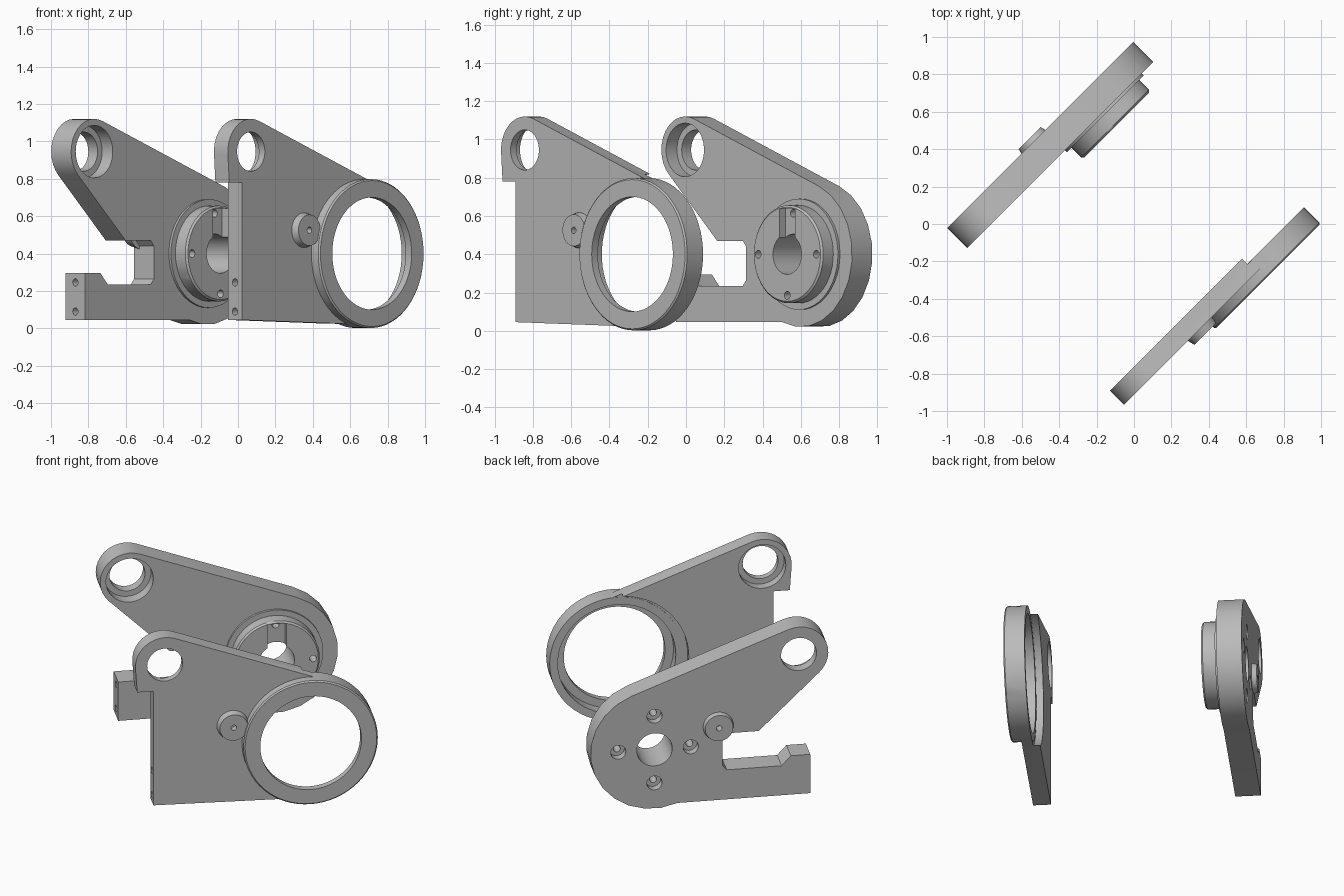
import bpy, bmesh, math
from mathutils import Matrix

cube = bpy.data.objects.get("Cube")
if cube:
    bpy.data.objects.remove(cube, do_unlink=True)

grey = bpy.data.materials.new("machined_grey")
grey.use_nodes = True
grey.diffuse_color = (0.5, 0.5, 0.5, 1)
grey.node_tree.nodes["Principled BSDF"].inputs["Base Color"].default_value = (0.5, 0.5, 0.5, 1)


# Helpers: u runs along a plate, n is its normal (local -y), z is up
def make(name, bm):
    bmesh.ops.recalc_face_normals(bm, faces=bm.faces)
    mesh = bpy.data.meshes.new(name)
    bm.to_mesh(mesh)
    bm.free()
    mesh.materials.append(grey)
    obj = bpy.data.objects.new(name, mesh)
    bpy.context.collection.objects.link(obj)
    return obj


def plate(name, outline, n0, n1):
    bm = bmesh.new()
    face = bm.faces.new([bm.verts.new((u, -n0, z)) for u, z in outline])
    out = bmesh.ops.extrude_face_region(bm, geom=[face])["geom"]
    verts = [v for v in out if isinstance(v, bmesh.types.BMVert)]
    bmesh.ops.translate(bm, verts=verts, vec=(0, n0 - n1, 0))
    return make(name, bm)


def disc(u, z, r, n0, n1, r_end=None, seg=48):
    bm = bmesh.new()
    bmesh.ops.create_cone(bm, cap_ends=True, segments=seg, radius1=r, radius2=r_end or r,
                          depth=n1 - n0,
                          matrix=Matrix.Translation((u, -(n0 + n1) / 2, z))
                          @ Matrix.Rotation(math.pi / 2, 4, 'X'))
    return make("tool_disc", bm)


def end_drill(z, n):
    bm = bmesh.new()
    bmesh.ops.create_cone(bm, cap_ends=True, segments=16, radius1=0.02, radius2=0.02, depth=0.2,
                          matrix=Matrix.Translation((-0.615, -n, z))
                          @ Matrix.Rotation(math.pi / 2, 4, 'Y'))
    return make("tool_drill", bm)


def combine(obj, tool, operation):
    mod = obj.modifiers.new("cut", 'BOOLEAN')
    mod.operation, mod.solver, mod.object = operation, 'EXACT', tool
    bpy.context.view_layer.objects.active = obj
    bpy.ops.object.modifier_apply(modifier=mod.name)
    bpy.data.objects.remove(tool, do_unlink=True)


def add(obj, tool):
    combine(obj, tool, 'UNION')


def cut(obj, tool):
    combine(obj, tool, 'DIFFERENCE')


def arc(centre, r, a0, a1, steps):
    angles = [math.radians(a0 + (a1 - a0) * i / steps) for i in range(steps + 1)]
    return [(centre[0] + r * math.cos(a), centre[1] + r * math.sin(a)) for a in angles]


def finish(obj):
    obj.rotation_euler.z = math.radians(45)
    bpy.ops.object.select_all(action='DESELECT')
    obj.select_set(True)
    bpy.context.view_layer.objects.active = obj
    bpy.ops.object.shade_smooth_by_angle(angle=math.radians(30))


EYE, HUB = (-0.547, 0.945), (0.308, 0.4)
EYE_R, END_R = 0.175, 0.38

# Hub arm: plate with a notch and a foot
outline = arc(EYE, EYE_R, 69, 225.6, 14) + [
    (-0.31, 0.47), (-0.12, 0.47), (-0.095, 0.44), (-0.095, 0.265), (-0.12, 0.235),
    (-0.445, 0.235), (-0.5, 0.295), (-0.615, 0.295), (-0.615, 0.045),
] + arc(HUB, END_R, 249, 429, 12)
hub_arm = plate("hub_arm", outline, -0.69, -0.54)

# Stepped hub with bore and key slot
add(hub_arm, disc(*HUB, 0.29, -0.6, -0.525))
add(hub_arm, disc(*HUB, 0.256, -0.6, -0.45))
add(hub_arm, disc(*HUB, 0.256, -0.45, -0.44, 0.246))
w = 0.057
cut(hub_arm, plate("tool_slot", [(HUB[0] - w, HUB[1]), (HUB[0] + w, HUB[1]),
                                 (HUB[0] + w, 0.64), (HUB[0] - w, 0.64)], -0.485, -0.4))
cut(hub_arm, disc(*HUB, 0.105, -0.8, -0.3))

# Four counterbored screw holes
for i in range(4):
    a = i * math.pi / 2
    u, z = HUB[0] + 0.215 * math.cos(a), HUB[1] + 0.215 * math.sin(a)
    cut(hub_arm, disc(u, z, 0.021, -0.8, -0.3, seg=16))
    cut(hub_arm, disc(u, z, 0.045, -0.8, -0.64, seg=24))

# Eye with bearing seat, rear boss and foot holes
cut(hub_arm, disc(*EYE, 0.105, -0.8, -0.3))
cut(hub_arm, disc(*EYE, 0.14, -0.62, -0.3))
add(hub_arm, disc(-0.07, 0.52, 0.083, -0.72, -0.65, 0.1, seg=32))
cut(hub_arm, disc(-0.07, 0.52, 0.017, -0.8, -0.66, seg=16))
for z in (0.09, 0.246):
    cut(hub_arm, end_drill(z, -0.615))
finish(hub_arm)

# Ring arm: thinner plate with a straight back edge
outline = arc(EYE, EYE_R, 69, 186, 11) + [
    (-0.711, 0.78), (-0.615, 0.78), (-0.615, 0.045),
] + arc(HUB, END_R, 265, 429, 24)
ring_arm = plate("ring_arm", outline, 0.54, 0.645)

# Rear clearance, raised ring and its bearing seat
cut(ring_arm, disc(*HUB, 0.42, 0.4, 0.582, seg=64))
add(ring_arm, disc(*HUB, 0.398, 0.58, 0.697, seg=64))
add(ring_arm, disc(*HUB, 0.398, 0.697, 0.705, 0.39, seg=64))
cut(ring_arm, disc(*HUB, 0.3, 0.4, 0.8, seg=64))
cut(ring_arm, disc(*HUB, 0.35, 0.4, 0.66, seg=64))

# Eye with bearing seat, front boss and edge holes
cut(ring_arm, disc(*EYE, 0.105, 0.4, 0.8))
cut(ring_arm, disc(*EYE, 0.14, 0.4, 0.6))
add(ring_arm, disc(-0.145, 0.525, 0.1, 0.62, 0.685, 0.083, seg=32))
cut(ring_arm, disc(-0.145, 0.525, 0.017, 0.64, 0.8, seg=16))
for z in (0.09, 0.246):
    cut(ring_arm, end_drill(z, 0.592))
finish(ring_arm)
